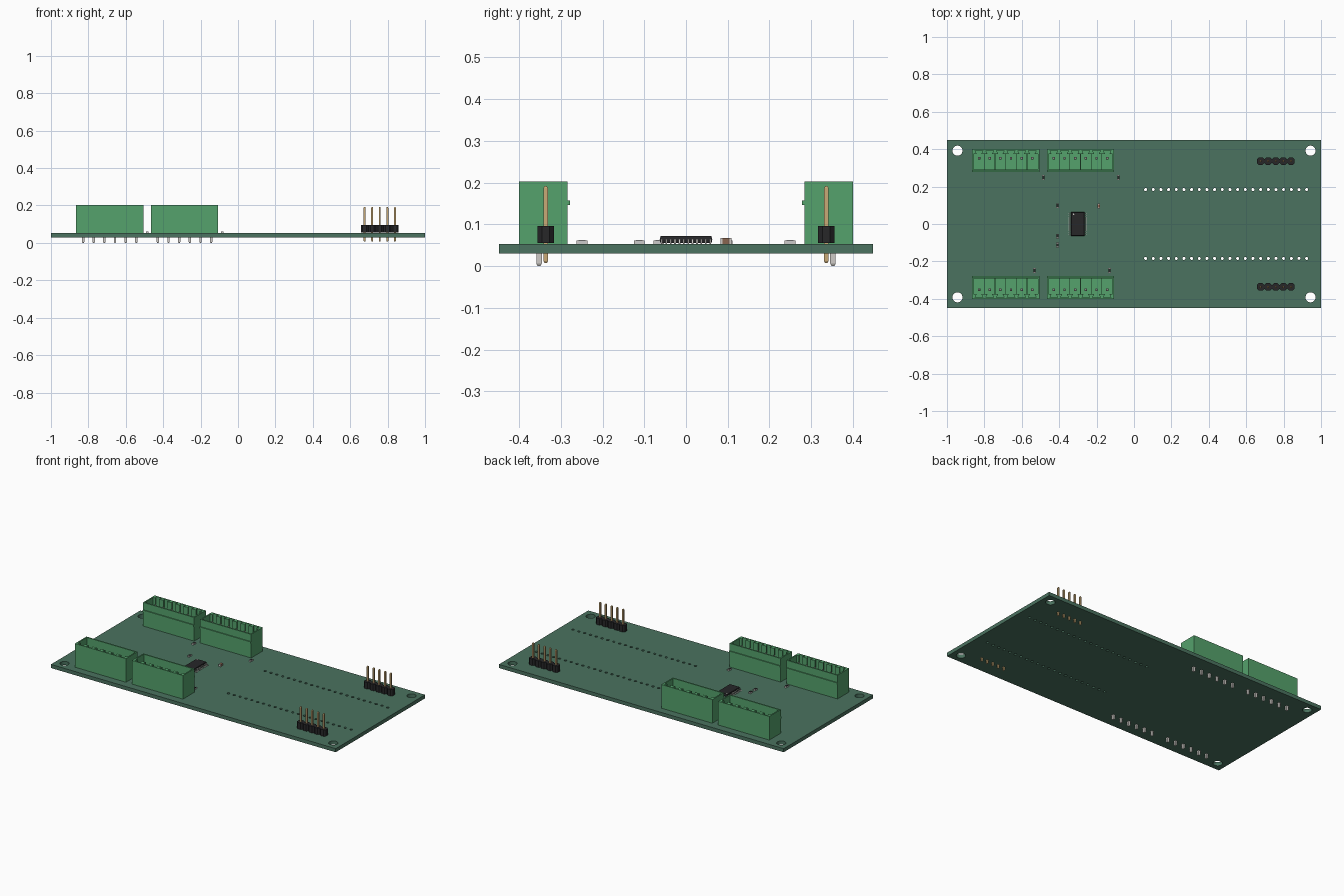
import bpy, bmesh
from math import cos, sin, pi

if "Cube" in bpy.data.objects:
    bpy.data.objects.remove(bpy.data.objects["Cube"])


def mat(name, r, g, b):
    m = bpy.data.materials.new(name)
    m.diffuse_color = (r, g, b, 1)
    m.use_nodes = True
    m.node_tree.nodes["Principled BSDF"].inputs["Base Color"].default_value = m.diffuse_color
    return m


PCB = mat("board_green", 0.07, 0.17, 0.115)
GREEN = mat("housing_green", 0.09, 0.36, 0.15)
BLACK = mat("black_plastic", 0.02, 0.02, 0.022)
GOLD = mat("gold", 0.58, 0.40, 0.18)
SILVER = mat("silver", 0.62, 0.60, 0.57)
WHITE = mat("ceramic", 0.8, 0.8, 0.8)
BROWN = mat("capacitor_brown", 0.25, 0.13, 0.08)

Z0, TOP = 0.030, 0.053      # board bottom and top


def finish(name, bm, material):
    bmesh.ops.recalc_face_normals(bm, faces=bm.faces)
    me = bpy.data.meshes.new(name)
    bm.to_mesh(me)
    bm.free()
    me.materials.append(material)
    ob = bpy.data.objects.new(name, me)
    bpy.context.collection.objects.link(ob)
    return ob


def loft(bm, x, y, sections):
    """Stacked rectangles (z, half x, half y) joined into one solid."""
    rings = [[bm.verts.new((x + sx * hx, y + sy * hy, z))
              for sx, sy in ((-1, -1), (1, -1), (1, 1), (-1, 1))] for z, hx, hy in sections]
    for a, b in zip(rings, rings[1:]):
        for i in range(4):
            j = (i + 1) % 4
            bm.faces.new((a[i], a[j], b[j], b[i]))
    bm.faces.new(rings[0][::-1])
    bm.faces.new(rings[-1])


def box(bm, x0, x1, y0, y1, z0, z1):
    loft(bm, (x0 + x1) / 2, (y0 + y1) / 2,
         [(z, abs(x1 - x0) / 2, abs(y1 - y0) / 2) for z in (z0, z1)])


def prism(name, loops, z0, z1, material):
    """Extruded outline; loops after the first cut holes."""
    cu = bpy.data.curves.new(name, 'CURVE')
    cu.dimensions, cu.fill_mode, cu.extrude = '2D', 'BOTH', (z1 - z0) / 2
    for pts in loops:
        sp = cu.splines.new('POLY')
        sp.points.add(len(pts) - 1)
        for p, (x, y) in zip(sp.points, pts):
            p.co = (x, y, 0, 1)
        sp.use_cyclic_u = True
    tmp = bpy.data.objects.new(name + "_curve", cu)
    bpy.context.collection.objects.link(tmp)
    dg = bpy.context.evaluated_depsgraph_get()
    me = bpy.data.meshes.new_from_object(tmp.evaluated_get(dg))
    bm = bmesh.new()
    bm.from_mesh(me)
    bpy.data.objects.remove(tmp)
    bpy.data.meshes.remove(me)
    bmesh.ops.remove_doubles(bm, verts=bm.verts, dist=1e-5)
    bmesh.ops.translate(bm, verts=bm.verts, vec=(0, 0, (z0 + z1) / 2))
    for f in bm.faces:
        f.smooth = False
        f.material_index = 0
    return finish(name, bm, material)


def circle(x, y, r, n):
    return [(x + r * cos(2 * pi * i / n), y + r * sin(2 * pi * i / n)) for i in range(n)]


def rect(x0, x1, y0, y1):
    return [(x0, y0), (x1, y0), (x1, y1), (x0, y1)]


# Circuit board with mounting holes and two rows of socket holes
loops = [rect(-1, 1, -0.448, 0.448)]
for s in (-1, 1):
    loops += [circle(x, s * 0.392, 0.027, 32) for x in (-0.944, 0.944)]
    loops += [circle(0.062 + i * 0.041, s * 0.184, 0.0082, 16) for i in range(22)]
prism("circuit_board", loops, Z0, TOP, PCB)


# Green terminal sockets: scalloped open-top housing, floor, dividers, pins
def terminal(cx, s, name):
    P, HL = 0.057, 0.1795
    cells = [cx + (i - 2.5) * P for i in range(6)]
    cavity = [(cx - HL + 0.008, 0.292), (cx + HL - 0.008, 0.292), (cx + HL - 0.008, 0.374)]
    for c in reversed(cells):
        cavity += [(c + 0.012, 0.374), (c + 0.021, 0.393), (c - 0.021, 0.393), (c - 0.012, 0.374)]
    cavity.append((cx - HL + 0.008, 0.374))
    outline = rect(cx - HL, cx + HL, 0.284, 0.400)
    flip = [[(x, s * y) for x, y in lp] for lp in (outline, cavity)]
    prism(name + "_housing", flip, TOP, 0.203, GREEN)

    bm = bmesh.new()
    box(bm, cx - HL + 0.004, cx + HL - 0.004, s * 0.288, s * 0.396, TOP + 0.001, 0.083)
    for a, b in zip(cells, cells[1:]):
        m = (a + b) / 2
        box(bm, m - 0.002, m + 0.002, s * 0.290, s * 0.376, 0.08, 0.10)
    box(bm, cx - HL, cx + HL, s * 0.278, s * 0.286, 0.146, 0.157)
    finish(name + "_floor_and_rib", bm, GREEN)

    bm = bmesh.new()
    for c in cells:
        loft(bm, c, s * 0.352, [(0.0, 0.0035, 0.0035), (0.006, 0.0065, 0.0065),
                                (0.165, 0.0065, 0.0065), (0.172, 0.0035, 0.0035)])
    finish(name + "_pins", bm, SILVER)


for s, side in ((-1, "front"), (1, "back")):
    terminal(-0.686, s, side + "_outer_terminal")
    terminal(-0.286, s, side + "_inner_terminal")

# Five-way pin headers
for s, side in ((-1, "front"), (1, "back")):
    y, P, h, c = s * 0.336, 0.0405, 0.0195, 0.010
    xs = [0.758 + (i - 2) * P for i in range(5)]
    lower, upper = [], []
    for x in xs:
        lower += [(x - P / 2, y - h + c), (x - P / 2 + c, y - h),
                  (x + P / 2 - c, y - h), (x + P / 2, y - h + c)]
        upper += [(x - P / 2, y + h - c), (x - P / 2 + c, y + h),
                  (x + P / 2 - c, y + h), (x + P / 2, y + h - c)]
    pts = []
    for p in lower + upper[::-1]:
        if not pts or (abs(p[0] - pts[-1][0]) + abs(p[1] - pts[-1][1])) > 1e-4:
            pts.append(p)
    prism(side + "_header_base", [pts], TOP + 0.002, 0.096, BLACK)
    bm = bmesh.new()
    for x in xs:
        loft(bm, x, y, [(0.007, 0.0028, 0.0028), (0.012, 0.0052, 0.0052),
                        (0.187, 0.0052, 0.0052), (0.192, 0.0028, 0.0028)])
    finish(side + "_header_pins", bm, GOLD)

# Chip: tapered body, first-pin dot and bent leads
CX = -0.30
bm = bmesh.new()
loft(bm, CX, 0, [(0.055, 0.034, 0.061), (0.063, 0.036, 0.063), (0.072, 0.034, 0.061)])
finish("chip_body", bm, BLACK)
prism("chip_dot", [circle(CX - 0.023, 0.052, 0.004, 16)], 0.0715, 0.0724, SILVER)
bm = bmesh.new()
profile = [(0.034, 0.065), (0.041, 0.065), (0.044, 0.056), (0.050, 0.056),
           (0.050, 0.0535), (0.042, 0.0535), (0.039, 0.062), (0.034, 0.062)]
for s in (-1, 1):
    for i in range(12):
        y = (i - 5.5) * 0.0105
        a, b = ([bm.verts.new((CX + s * u, y + d, z)) for u, z in profile] for d in (-0.002, 0.002))
        bm.faces.new(a)
        bm.faces.new(b[::-1])
        for k in range(8):
            j = (k + 1) % 8
            bm.faces.new((a[k], b[k], b[j], a[j]))
finish("chip_leads", bm, SILVER)


# Small chip resistors and one capacitor
def chip_part(name, x, y, height, core, cap=None):
    bm = bmesh.new()
    top = TOP + height
    box(bm, x - 0.0063, x + 0.0063, y - 0.009, y + 0.009, TOP + 0.0005, top - 0.0005)
    finish(name + "_core", bm, core)
    bm = bmesh.new()
    for s in (-1, 1):
        box(bm, x - 0.0068, x + 0.0068, y + s * 0.008, y + s * 0.0128, TOP, top)
    finish(name + "_ends", bm, SILVER)
    if cap:
        bm = bmesh.new()
        box(bm, x - 0.0063, x + 0.0063, y - 0.008, y + 0.008, top - 0.0006, top + 0.0006)
        finish(name + "_coating", bm, cap)


spots = [(-0.484, 0.249), (-0.083, 0.249), (-0.409, 0.098), (-0.409, -0.065),
         (-0.409, -0.112), (-0.532, -0.249), (-0.131, -0.249)]
for i, (x, y) in enumerate(spots):
    chip_part(f"resistor_{i + 1}", x, y, 0.0085, WHITE, BLACK)
chip_part("capacitor", -0.188, 0.096, 0.0145, BROWN)
